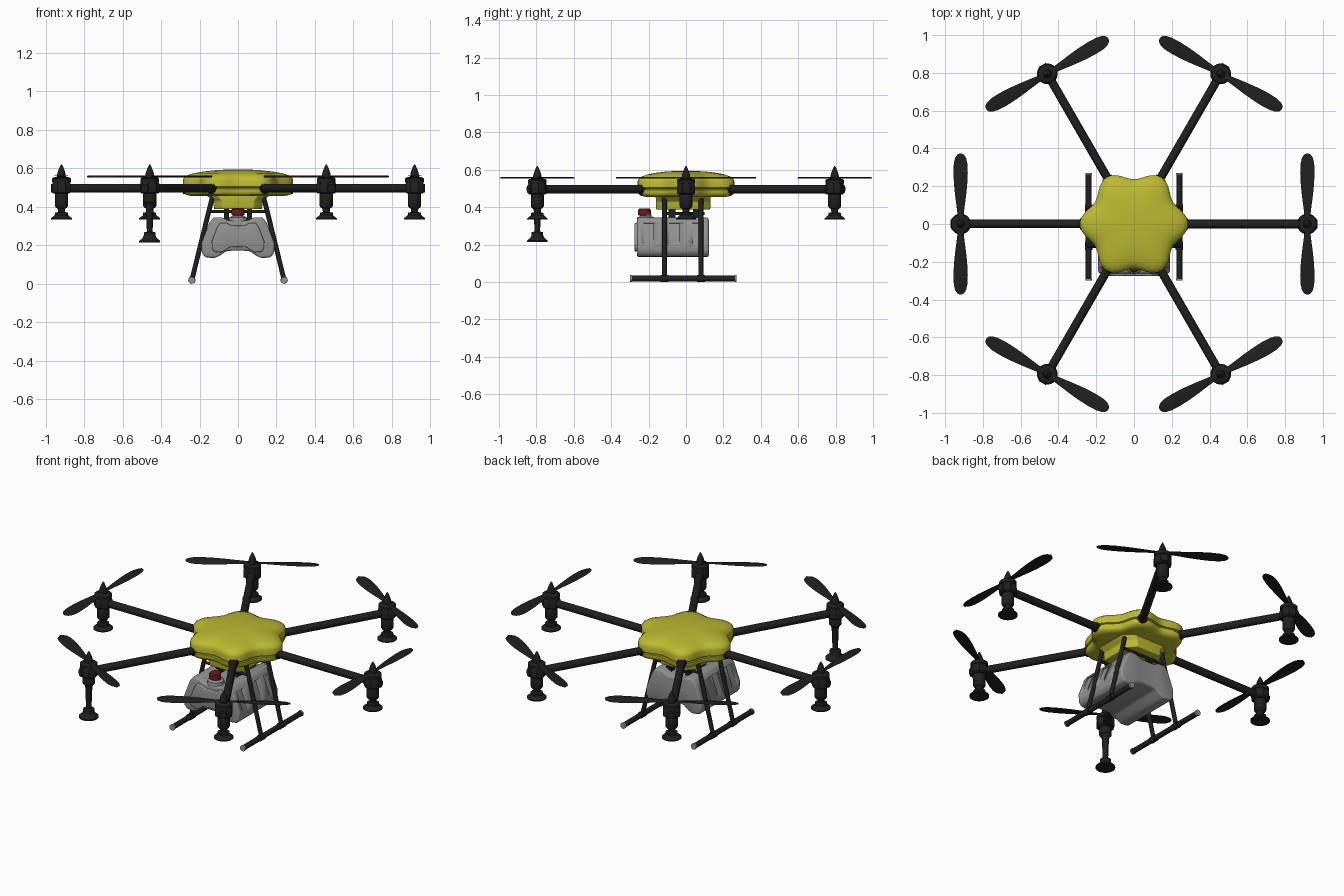
import bpy, bmesh, math
from mathutils import Vector, Matrix

if "Cube" in bpy.data.objects:
    bpy.data.objects.remove(bpy.data.objects["Cube"])

def material(name, rgb):
    m = bpy.data.materials.new(name)
    m.diffuse_color = (*rgb, 1)
    m.use_nodes = True
    m.node_tree.nodes["Principled BSDF"].inputs["Base Color"].default_value = m.diffuse_color
    return m

YELLOW = material("yellow_shell", (0.50, 0.49, 0.03))
BLACK = material("black_carbon", (0.014, 0.014, 0.015))
GREY = material("grey_plastic", (0.29, 0.29, 0.29))
RED = material("red_cap", (0.17, 0.012, 0.012))

def finish(name, bm, mat, angle=35, bevel=0):
    bmesh.ops.recalc_face_normals(bm, faces=bm.faces)
    me = bpy.data.meshes.new(name)
    bm.to_mesh(me)
    bm.free()
    me.materials.append(mat)
    ob = bpy.data.objects.new(name, me)
    bpy.context.collection.objects.link(ob)
    bpy.ops.object.select_all(action='DESELECT')
    ob.select_set(True)
    bpy.context.view_layer.objects.active = ob
    if bevel:
        b = ob.modifiers.new("bevel", 'BEVEL')
        b.width, b.segments, b.limit_method = bevel, 3, 'ANGLE'
        b.angle_limit = math.radians(25)
        bpy.ops.object.modifier_apply(modifier="bevel")
    bpy.ops.object.shade_smooth_by_angle(angle=math.radians(angle))
    return ob

def loft(rings, closed_ends=True):
    bm = bmesh.new()
    vs = [[bm.verts.new(p) for p in ring] for ring in rings]
    for a, b in zip(vs, vs[1:]):
        n = len(a)
        for i in range(n):
            bm.faces.new((a[i], a[(i + 1) % n], b[(i + 1) % n], b[i]))
    if closed_ends:
        bm.faces.new(vs[0])
        bm.faces.new(vs[-1])
    return bm

def lathe(name, profile, mat, n=24, at=(0, 0), angle=35):
    rings = [[(at[0] + r * math.cos(2 * math.pi * (i + .5) / n),
               at[1] + r * math.sin(2 * math.pi * (i + .5) / n), z) for i in range(n)]
             for r, z in profile]
    return finish(name, loft(rings), mat, angle)

def tube(name, p, q, r, mat, n=16):
    p, q = Vector(p), Vector(q)
    rot = (q - p).to_track_quat('Z', 'Y').to_matrix().to_4x4()
    bm = bmesh.new()
    bmesh.ops.create_cone(bm, cap_ends=True, segments=n, radius1=r, radius2=r, depth=(q - p).length,
                          matrix=Matrix.Translation((p + q) / 2) @ rot)
    return finish(name, bm, mat)

def box(name, lo, hi, mat, bevel=0):
    lo, hi = Vector(lo), Vector(hi)
    bm = bmesh.new()
    bmesh.ops.create_cube(bm, size=1, matrix=Matrix.Translation((lo + hi) / 2)
                          @ Matrix.Diagonal((*(hi - lo), 1)))
    return finish(name, bm, mat, bevel=bevel)

# six-lobed body shell with a seam groove
def lobe_ring(s, z, amp, n=96):
    out = []
    for i in range(n):
        t = 2 * math.pi * i / n
        r = s * (0.262 + amp * math.cos(6 * t))
        out.append((r * math.cos(t), r * math.sin(t), z))
    return out

shell = [(0.84, .455, .02), (0.95, .462, .024), (0.98, .475, .025), (0.98, .492, .025),
         (0.955, .495, .025), (0.955, .501, .025), (1.0, .504, .025), (1.0, .538, .025),
         (0.98, .55, .025), (0.92, .563, .024), (0.82, .574, .02), (0.65, .583, .012),
         (0.4, .591, .004), (0.1, .594, 0)]
finish("body_shell", loft([lobe_ring(*s) for s in shell]), YELLOW, 50)

# lower body housing, tapering a little
rings = [[(x * w, 0.145 * y * d - 0.015, z) for x, y in
          ((-1, -.65), (-.65, -1), (.65, -1), (1, -.65), (1, .65), (.65, 1), (-.65, 1), (-1, .65))]
         for w, d, z in ((.125, 1, .387), (.128, 1, .43), (.165, 1.02, .46))]
finish("lower_housing", loft(rings), YELLOW, bevel=.006)

# parts repeated on each arm, built once at the +x arm
R = 0.918
arm = [tube("arm", (0.2, 0, .496), (0.972, 0, .496), .0225, BLACK),
       tube("arm_collar", (0.24, 0, .496), (0.285, 0, .496), .029, BLACK),
       lathe("motor_mount", [(.044, .468), (.052, .475), (.052, .518), (.046, .526)], BLACK, 8, (R, 0)),
       lathe("motor", [(.034, .515), (.034, .524), (.049, .526), (.049, .546), (.043, .551),
                       (.022, .553), (.022, .57), (.017, .588), (.007, .612), (.002, .62)],
             BLACK, 24, (R, 0))]

# two-bladed propeller lying across the arm
stations = [(.0, .014), (.04, .015), (.09, .021), (.15, .029), (.21, .035), (.27, .038),
            (.32, .036), (.35, .029), (.367, .018), (.373, .006)]
blades = bmesh.new()
for side in (1, -1):
    rings = []
    for d, w in stations:
        tilt = side * w * 0.12
        rings.append([(R - w, side * d, .557 - tilt), (R, side * d, .562),
                      (R + w, side * d, .557 + tilt), (R, side * d, .553)])
    part = loft(rings)
    tmp = bpy.data.meshes.new("tmp")
    part.to_mesh(tmp)
    part.free()
    blades.from_mesh(tmp)
    bpy.data.meshes.remove(tmp)
arm.append(finish("propeller", blades, BLACK, 50))

# spray nozzles: five short, one long at the front left
short = lathe("short_nozzle", [(.03, .475), (.035, .465), (.035, .405), (.029, .395), (.02, .39),
                               (.018, .372), (.034, .369), (.034, .358), (.042, .35),
                               (.055, .34), (.055, .334)], BLACK, 24, (R, 0))
long = lathe("long_nozzle", [(.03, .475), (.035, .465), (.035, .425), (.025, .415), (.02, .40),
                             (.015, .27), (.031, .266), (.031, .25), (.038, .236),
                             (.055, .222), (.055, .214)], BLACK, 24, (R, 0))
for k in range(1, 6):
    turn = Matrix.Rotation(k * math.pi / 3, 4, 'Z')
    for src in arm + ([short] if k != 4 else []):
        ob = src.copy()
        ob.matrix_world = turn
        bpy.context.collection.objects.link(ob)
long.matrix_world = Matrix.Rotation(4 * math.pi / 3, 4, 'Z')

# liquid tank: saddle-shaped profile extruded front to back
half = [(0, .325), (.055, .328), (.08, .345), (.128, .345), (.15, .315), (.19, .21),
        (.188, .16), (.17, .137), (.12, .132), (.09, .148), (.06, .17), (0, .172)]
outline = half + [(-x, z) for x, z in half[-2:0:-1]]
def extrude_tank(s, y0, y1):
    return loft([[(x * s, y, .24 + (z - .24) * s) for x, z in outline] for y in (y0, y1)])
tank = finish("tank", extrude_tank(1, -.262, .122), GREY, 40, bevel=.012)
finish("tank_front_panel", extrude_tank(.72, -.275, -.24), GREY, 40, bevel=.005)

# recessed slots in the tank sides
for side in (1, -1):
    for y0, y1 in ((-.228, -.175), (-.092, -.035), (.035, .075)):
        lean = math.atan2(.04, .105)
        cutter = box("slot_cutter", (-.012, y0, -.066), (.012, y1, .066), GREY)
        cutter.matrix_world = (Matrix.Translation((side * .178, 0, .255))
                               @ Matrix.Rotation(-side * lean, 4, 'Y'))
        mod = tank.modifiers.new("slot", 'BOOLEAN')
        mod.operation, mod.object, mod.solver = 'DIFFERENCE', cutter, 'EXACT'
        bpy.context.view_layer.update()
        bpy.context.view_layer.objects.active = tank
        bpy.ops.object.modifier_apply(modifier="slot")
        bpy.data.objects.remove(cutter)

# filler neck and cap
lathe("filler_neck", [(.05, .31), (.046, .345), (.03, .352), (.03, .362)], GREY, 24, (0, -.215))
lathe("filler_cap", [(.028, .355), (.034, .358), (.034, .385), (.028, .393), (.005, .394)],
      RED, 20, (0, -.222))

# hanger frame between tank and body
for s in (1, -1):
    tube("hanger_rail", (s * .06, -.12, .365), (s * .06, .1, .365), .008, BLACK)
    for y in (-.075, .055):
        box("hanger_post", (s * .06 - .012, y - .018, .325), (s * .06 + .012, y + .018, .395), BLACK)
for y in (-.115, .08):
    tube("hanger_crossbar", (-.15, y, .375), (.15, y, .375), .008, BLACK)

# landing gear
for s in (1, -1):
    tube("skid", (s * .24, -.29, .018), (s * .24, .262, .018), .0155, BLACK)
    for y in (-.29, .262):
        d = math.copysign(.009, y)
        tube("skid_end_cap", (s * .24, y, .018), (s * .24, y + d, .018), .018, GREY)
    for y in (-.115, .08):
        tube("leg", (s * .24, y, .018), (s * .13, y, .465), .0125, BLACK)
        tube("leg_clamp", (s * .24, y - .022, .018), (s * .24, y + .022, .018), .019, BLACK)
